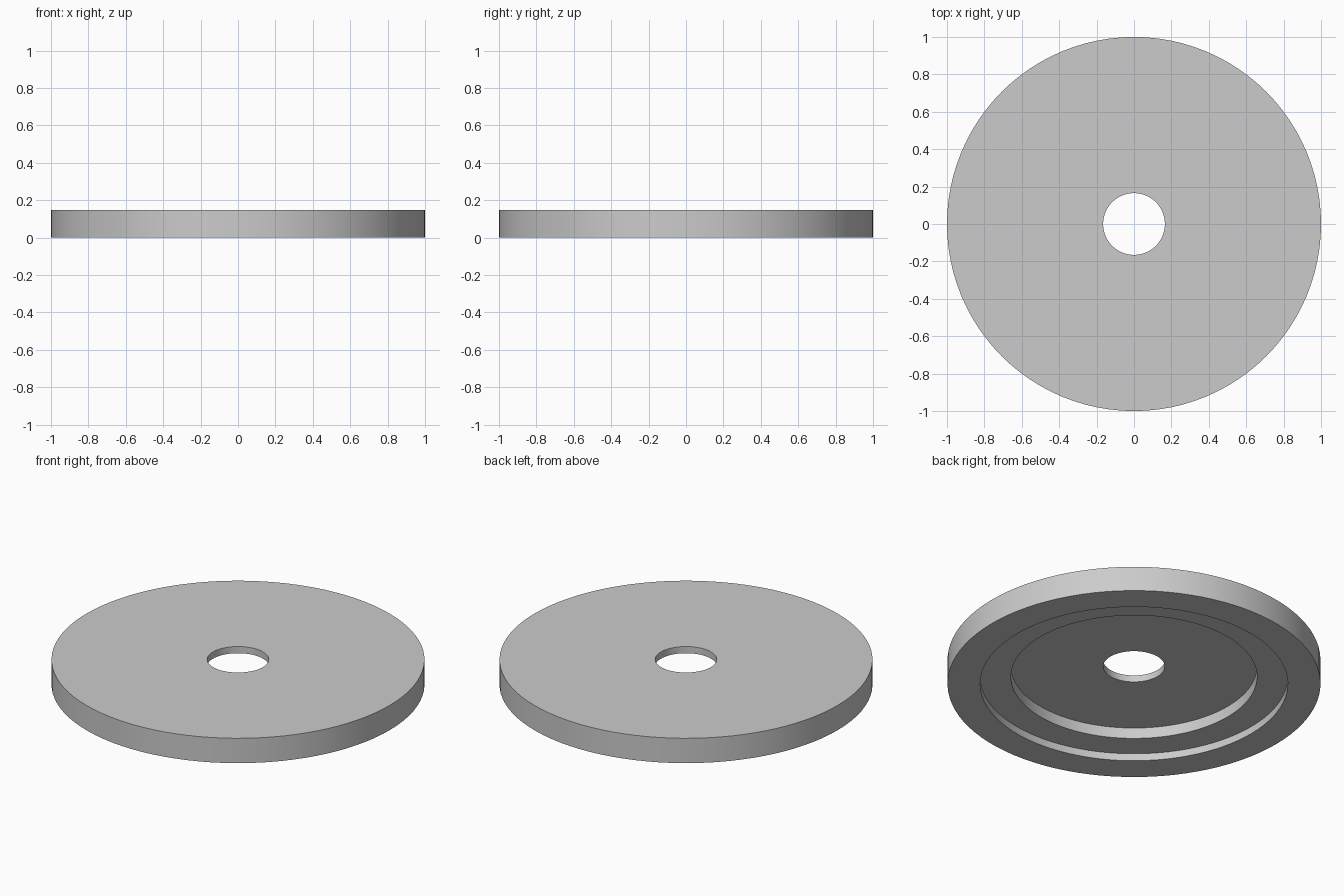
import bpy
import bmesh
import math

cube = bpy.data.objects.get("Cube")
if cube:
    bpy.data.objects.remove(cube, do_unlink=True)

SEGMENTS = 96
HEIGHT = 0.147
HOLE, INNER_RECESS, OUTER_RECESS, RIM = 0.165, 0.66, 0.825, 1.0
OUTER_FLOOR, INNER_FLOOR = 0.043, 0.107

# Plain grey finish
grey = bpy.data.materials.new("plain grey")
grey.use_nodes = True
colour = (0.6, 0.6, 0.6, 1.0)
grey.diffuse_color = colour
grey.node_tree.nodes["Principled BSDF"].inputs["Base Color"].default_value = colour

# Half section of the disc: flat top, bored centre, two stepped recesses below
section = [
    (HOLE, HEIGHT), (HOLE, INNER_FLOOR),
    (INNER_RECESS, INNER_FLOOR), (INNER_RECESS, OUTER_FLOOR),
    (OUTER_RECESS, OUTER_FLOOR), (OUTER_RECESS, 0),
    (RIM, 0), (RIM, HEIGHT),
]


def lathe(name, profile, material):
    """Spin a closed profile of (radius, height) points around z."""
    bm = bmesh.new()
    verts = [bm.verts.new((r, 0, z)) for r, z in profile]
    edges = [bm.edges.new((a, b)) for a, b in zip(verts, verts[1:] + verts[:1])]
    bmesh.ops.spin(bm, geom=verts + edges, cent=(0, 0, 0), axis=(0, 0, 1),
                   angle=math.tau, steps=SEGMENTS, use_merge=True)
    bmesh.ops.remove_doubles(bm, verts=bm.verts, dist=0.0001)
    bmesh.ops.recalc_face_normals(bm, faces=bm.faces)
    mesh = bpy.data.meshes.new(name)
    bm.to_mesh(mesh)
    bm.free()
    mesh.materials.append(material)
    obj = bpy.data.objects.new(name, mesh)
    bpy.context.collection.objects.link(obj)
    return obj


disc = lathe("stepped_disc", section, grey)

# Smooth walls with crisp rims
bpy.ops.object.select_all(action="DESELECT")
disc.select_set(True)
bpy.context.view_layer.objects.active = disc
bpy.ops.object.shade_smooth_by_angle(angle=math.radians(30))
